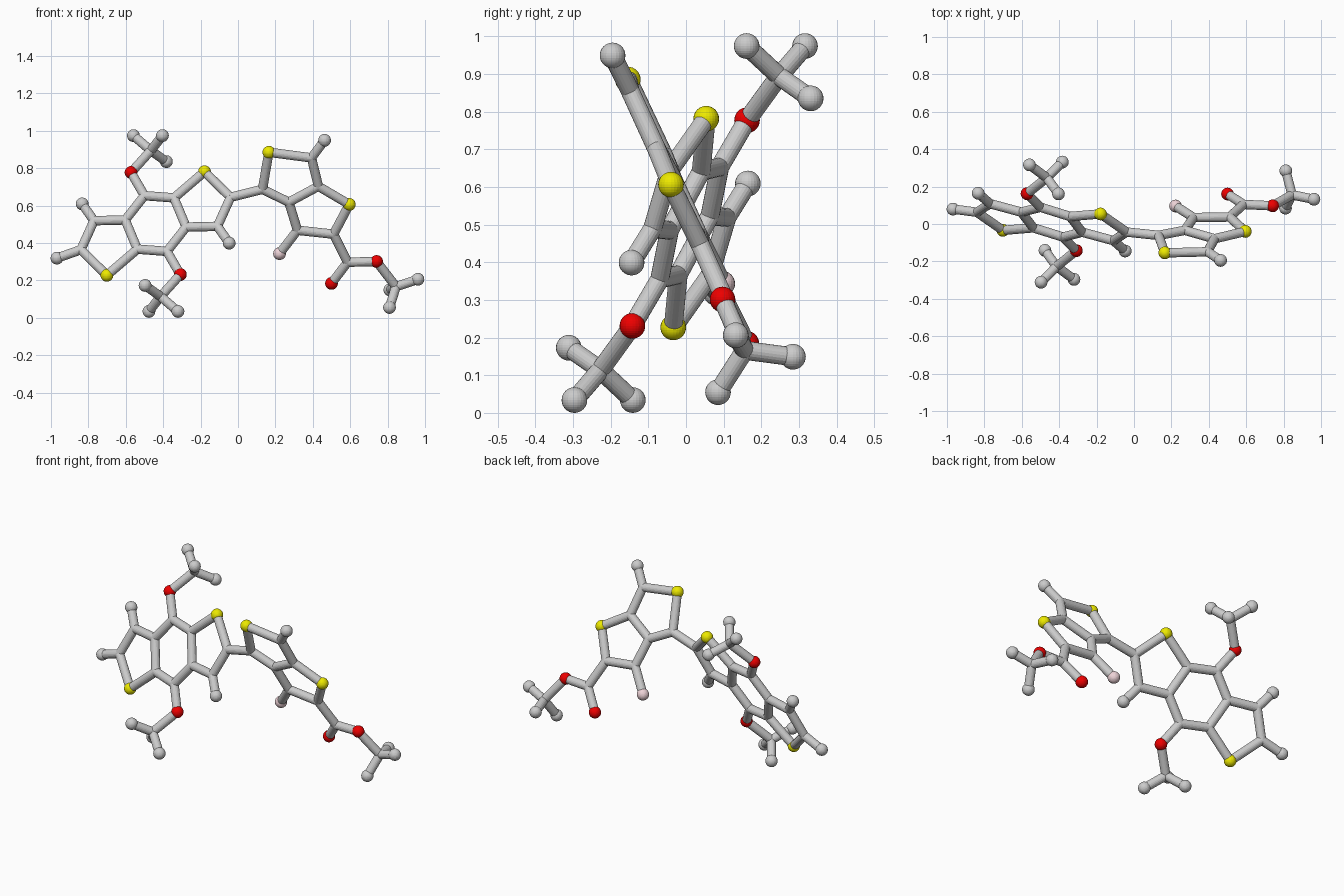
import bpy
from mathutils import Vector

if "Cube" in bpy.data.objects:
    bpy.data.objects.remove(bpy.data.objects["Cube"])

BALL_R, STICK_R = 0.034, 0.025


def paint(name, rgb):
    m = bpy.data.materials.new(name)
    m.diffuse_color = (*rgb, 1)
    m.use_nodes = True
    m.node_tree.nodes["Principled BSDF"].inputs["Base Color"].default_value = m.diffuse_color
    return m


MATS = {"sulfur": paint("yellow", (0.85, 0.82, 0.0)),
        "oxygen": paint("red", (0.85, 0.0, 0.0)),
        "fluorine": paint("pale_pink", (0.85, 0.65, 0.68))}


def ball(name, p, r=BALL_R):
    bpy.ops.mesh.primitive_uv_sphere_add(segments=24, ring_count=16, radius=r, location=p)
    o = bpy.context.object
    o.name = name
    if name in MATS:
        o.data.materials.append(MATS[name])


def stick(a, b):
    d = b - a
    bpy.ops.mesh.primitive_cylinder_add(vertices=20, radius=STICK_R, depth=d.length,
                                        location=(a + b) / 2)
    o = bpy.context.object
    o.name = "bond"
    o.rotation_mode = 'QUATERNION'
    o.rotation_quaternion = d.to_track_quat('Z', 'Y')


# Two flat ring systems, each lying in its own tilted plane
def left(x, z):
    return Vector((x, -0.280 * x + 0.422 * z - 0.326, z))


def right(x, z):
    return Vector((x, -0.036 * x - 0.466 * z + 0.264, z))


KIND = {"S": "sulfur", "O": "oxygen", "F": "fluorine", "M": "end_carbon", "C": "joint"}
atoms = {}

# Left ring system: one half, repeated by point inversion about its centre
half = {"C1": left(-.50, .653), "C2": left(-.342, .641), "C3": left(-.277, .485),
        "S1": left(-.179, .781), "C4": left(-.04, .644), "C5": left(-.11, .489),
        "M1": left(-.047, .399), "O1": left(-.572, .777),
        "C6": Vector((-.466, .247, .894)), "M2": Vector((-.559, .316, .974)),
        "M3": Vector((-.404, .161, .974)), "M4": Vector((-.383, .331, .835))}
centre = left(-.44, .504)
for k, p in half.items():
    atoms[k] = p
    atoms[k + "i"] = 2 * centre - p
atoms["M5"] = left(-.968, .319)

# Right ring system with its ester tail
atoms.update({
    "C7": right(.131, .687), "S2": right(.165, .885), "C8": right(.393, .855),
    "M6": right(.463, .949), "C9": right(.43, .703), "C10": right(.272, .618),
    "S3": right(.595, .606), "C11": right(.511, .447), "C12": right(.318, .468),
    "F1": right(.222, .343), "C13": right(.586, .297), "O2": right(.50, .184),
    "O3": right(.741, .301), "C14": Vector((.845, .156, .166)),
    "M7": Vector((.962, .132, .206)), "M8": Vector((.81, .085, .055)),
    "M9": Vector((.812, .284, .149))})

half_chains = ["C1 C2 C3 C1i", "C2 S1 C4 C5 C3", "C5 M1", "C1 O1 C6 M2", "M3 C6 M4"]
chains = ["C4i M5", "C4 C7 S2 C8 C9 C10 C7", "C8 M6", "C9 S3 C11 C12 C10",
          "C12 F1", "C11 C13 O2", "C13 O3 C14 M7", "M8 C14 M9"]
for c in half_chains:
    chains.append(c)
    chains.append(" ".join(k[:-1] if k.endswith("i") else k + "i" for k in c.split()))

# Bonds
for c in chains:
    keys = c.split()
    for a, b in zip(keys, keys[1:]):
        stick(atoms[a], atoms[b])

# Atoms: full balls on ends and coloured atoms, small fillers at carbon joints
for k, p in atoms.items():
    ball(KIND[k[0]], p, STICK_R if k[0] == "C" else BALL_R)
